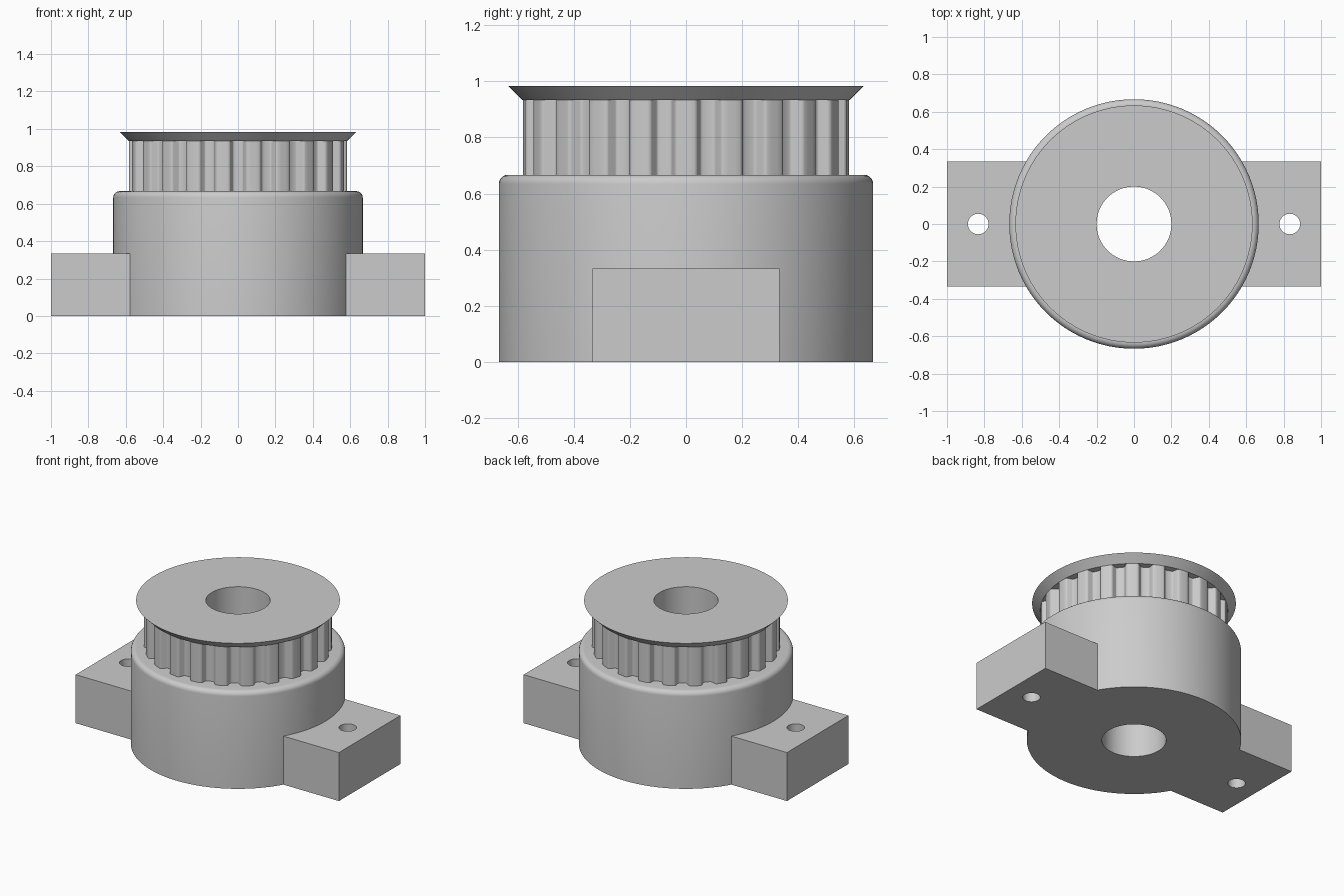
import bpy, bmesh
from math import sin, cos, pi, radians, asin, sqrt

if "Cube" in bpy.data.objects:
    bpy.data.objects.remove(bpy.data.objects["Cube"], do_unlink=True)

# Single plain grey
GREY = (0.6, 0.6, 0.6, 1.0)
mat = bpy.data.materials.new("plain grey")
mat.use_nodes = True
mat.diffuse_color = GREY
mat.node_tree.nodes["Principled BSDF"].inputs["Base Color"].default_value = GREY

SEG = 96
BORE, BODY_R, BODY_TOP = 0.2, 0.667, 0.667
TEETH, TOOTH_R = 22, 0.584
BELT_TOP, TOP = 0.934, 0.984


def finish(bm, name):
    bmesh.ops.recalc_face_normals(bm, faces=bm.faces)
    mesh = bpy.data.meshes.new(name)
    bm.to_mesh(mesh)
    bm.free()
    mesh.materials.append(mat)
    obj = bpy.data.objects.new(name, mesh)
    bpy.context.collection.objects.link(obj)
    bpy.ops.object.select_all(action='DESELECT')
    obj.select_set(True)
    bpy.context.view_layer.objects.active = obj
    bpy.ops.object.shade_smooth_by_angle(angle=radians(25))
    return obj


def circle(r, n, cx=0.0):
    return [(cx + r * cos(2 * pi * i / n), r * sin(2 * pi * i / n)) for i in range(n)]


def lathe(name, profile):
    """Spin a closed (radius, z) outline around the z axis."""
    bm = bmesh.new()
    rings = [[bm.verts.new((x, y, z)) for x, y in circle(r, SEG)] for r, z in profile]
    for a, b in zip(rings, rings[1:] + rings[:1]):
        for i in range(SEG):
            j = (i + 1) % SEG
            bm.faces.new((a[i], a[j], b[j], b[i]))
    return finish(bm, name)


def prism(name, outline, hole, z0, z1):
    """Extrude a flat outline with one hole."""
    bm = bmesh.new()
    edges = []
    for loop in (outline, hole):
        vs = [bm.verts.new((x, y, z0)) for x, y in loop]
        edges += [bm.edges.new((a, b)) for a, b in zip(vs, vs[1:] + vs[:1])]
    bmesh.ops.triangle_fill(bm, edges=edges, use_beauty=True, use_dissolve=False)
    ext = bmesh.ops.extrude_face_region(bm, geom=bm.faces[:], use_keep_orig=True)
    for v in ext["geom"]:
        if isinstance(v, bmesh.types.BMVert):
            v.co.z = z1
    return finish(bm, name)


# Round body with a rolled top edge and a through bore
fillet = 0.033
rolled = [(BODY_R - fillet + fillet * cos(pi / 2 * i / 6),
           BODY_TOP - fillet + fillet * sin(pi / 2 * i / 6)) for i in range(7)]
lathe("body", [(BORE, 0), (BODY_R, 0)] + rolled + [(BORE, BODY_TOP)])

# Toothed belt ring: rounded trapezoid grooves, first groove facing the front
groove = [(0.054, 0), (0.050, 0.001), (0.046, 0.003), (0.043, 0.005), (0.041, 0.008),
          (0.028, 0.035), (0.026, 0.038), (0.023, 0.040), (0.016, 0.042)]
groove = [(-w, d) for w, d in groove] + [(w, d) for w, d in reversed(groove)]
lip = sqrt(TOOTH_R ** 2 - groove[-1][0] ** 2)
half_land = pi / TEETH - asin(groove[-1][0] / TOOTH_R)
outline = []
for k in range(TEETH):
    a = -pi / 2 + 2 * pi * k / TEETH
    for w, d in groove:
        r = lip - d
        outline.append((r * cos(a) - w * sin(a), r * sin(a) + w * cos(a)))
    mid = a + pi / TEETH
    for t in (-0.4, 0.4):
        outline.append((TOOTH_R * cos(mid + t * half_land), TOOTH_R * sin(mid + t * half_land)))
prism("toothed_ring", outline, circle(BORE, SEG), BODY_TOP, BELT_TOP)

# Flared retaining flange
lathe("flange", [(BORE, BELT_TOP), (TOOTH_R, BELT_TOP), (TOOTH_R + 0.05, TOP), (BORE, TOP)])

# Mounting ears, hollowed to follow the body, each with a screw hole
EAR = 0.333
for side, name in ((1, "left_ear"), (-1, "right_ear")):
    inner = 0.662
    span = asin(EAR / inner)
    arc = [(side * inner * cos(span * t / 8), inner * sin(span * t / 8)) for t in range(8, -9, -1)]
    prism(name, [(side, -EAR), (side, EAR)] + arc, circle(0.055, 32, side * 0.833), 0, EAR)
